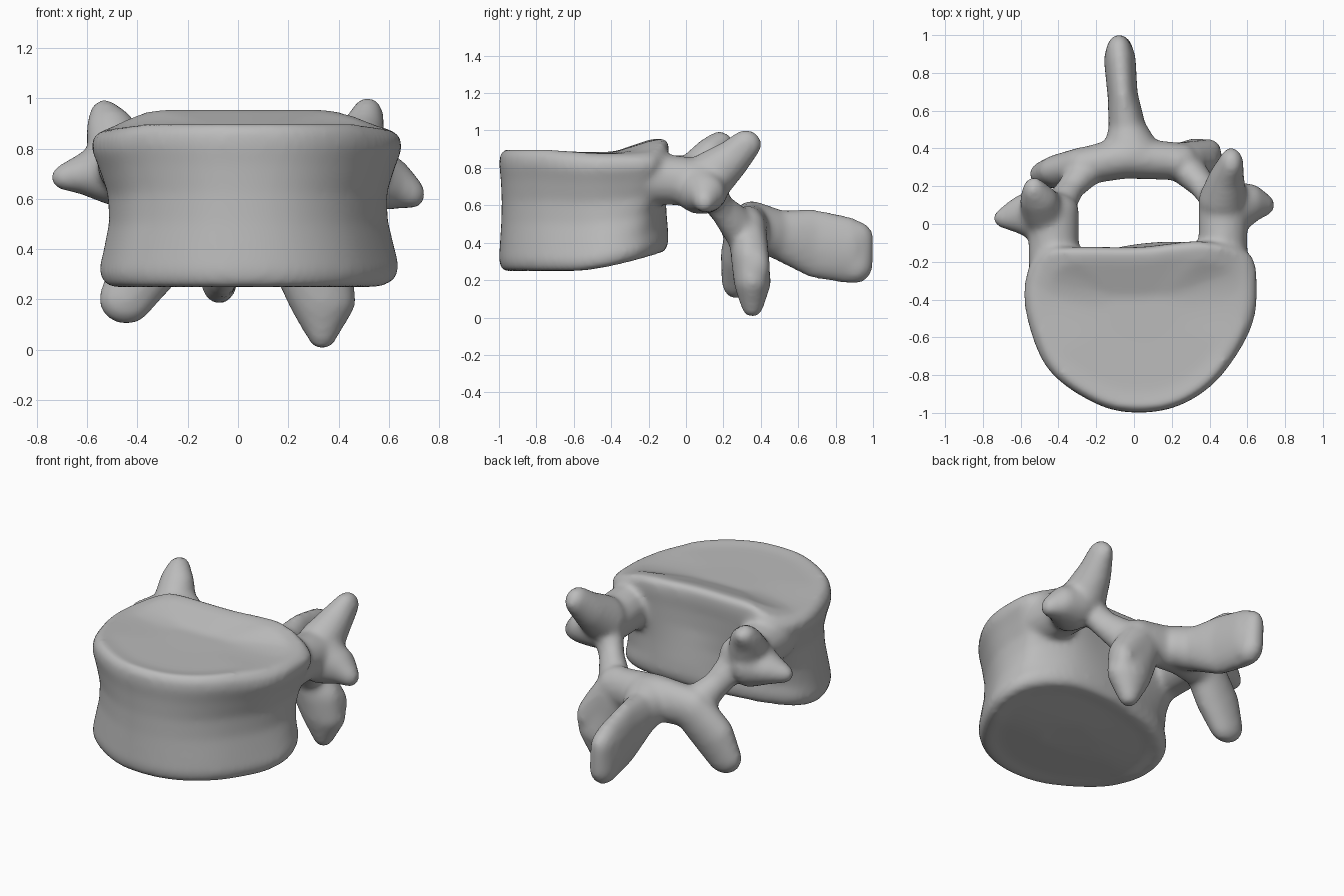
import bpy, bmesh, math
from mathutils import Vector

cube = bpy.data.objects.get("Cube")
if cube:
    bpy.data.objects.remove(cube)

bone = bpy.data.materials.new("bone grey")
bone.use_nodes = True
color = (0.5, 0.5, 0.5, 1)
bone.diffuse_color = color
bone.node_tree.nodes["Principled BSDF"].inputs["Base Color"].default_value = color

bm = bmesh.new()


def spline(points, steps):
    """Closed smooth curve through the points."""
    pts = [Vector(p) for p in points]
    n, out = len(pts), []
    for i in range(n):
        a, b, c, d = (pts[(i + k) % n] for k in (-1, 0, 1, 2))
        for s in range(steps):
            t = s / steps
            out.append(0.5 * (2 * b + (c - a) * t + (2 * a - 5 * b + 4 * c - d) * t * t
                              + (3 * b - a - 3 * c + d) * t ** 3))
    return out


def sphere_points(n):
    """Evenly spread unit vectors."""
    for i in range(n):
        z = 1 - (2 * i + 1) / n
        r, a = math.sqrt(1 - z * z), i * math.pi * (3 - math.sqrt(5))
        yield r * math.cos(a), r * math.sin(a), z


def limb(*knots):
    """Hull together neighbouring ellipsoids given as centre and radii."""
    for pair in zip(knots, knots[1:]):
        verts = [bm.verts.new((x + rx * u, y + ry * v, z + rz * w))
                 for x, y, z, rx, ry, rz in pair for u, v, w in sphere_points(140)]
        bmesh.ops.convex_hull(bm, input=verts)
    loose = [v for v in bm.verts if not v.link_faces]
    bmesh.ops.delete(bm, geom=loose, context="VERTS")


# Vertebral body: lofted outlines with a waist and shallow end plates
upper = spline([(-.3, -.12), (-.5, -.14), (-.58, -.3), (-.565, -.52), (-.45, -.78),
                (-.2, -.955), (.03, -1), (.26, -.955), (.46, -.81), (.62, -.56),
                (.655, -.34), (.61, -.15), (.36, -.09), (.03, -.12)], 6)
lower = spline([(-.28, -.17), (-.44, -.25), (-.54, -.37), (-.55, -.55), (-.45, -.78),
                (-.2, -.955), (.03, -1), (.26, -.955), (.46, -.81), (.61, -.56),
                (.645, -.38), (.57, -.22), (.36, -.11), (.06, -.1)], 6)
centre = Vector((.04, -.5))


def smooth(t):
    t = min(max(t, 0), 1)
    return t * t * (3 - 2 * t)


def top(x, y):
    lift = smooth((y + .4) / .2) * smooth((.6 - abs(x - .02)) / .3)
    return .9 + .06 * lift - .025 * smooth((abs(x - .04) - .4) / .2)


def bottom(y):
    return .245 + .11 * max(0, (y + .6) / .5) ** 1.5


# height fraction, width scale, depth scale, dish depth
levels = [(0, .3, .3, .02), (0, .75, .75, .015), (0, .92, .93, 0), (.03, .97, .98, 0),
          (.1, .99, 1, 0), (.22, .96, .99, 0), (.4, .91, .975, 0), (.58, .9, .97, 0),
          (.75, .95, .98, 0), (.87, .995, .997, 0), (.95, .985, .99, 0), (1, .92, .94, 0),
          (1, .78, .78, -.012), (1, .3, .3, -.015)]
rings = []
for t, sx, sy, dish in levels:
    ring = []
    for low, high in zip(lower, upper):
        p = low.lerp(high, smooth((t - .2) / .5))
        x, y = centre.x + (p.x - centre.x) * sx, centre.y + (p.y - centre.y) * sy
        lo, hi = bottom(y), top(x, y)
        ring.append(bm.verts.new((x, y, lo + (hi - lo) * t + dish)))
    rings.append(ring)
count = len(upper)
for a, b in zip(rings, rings[1:]):
    for i in range(count):
        j = (i + 1) % count
        bm.faces.new((a[i], a[j], b[j], b[i]))
bm.faces.new(rings[-1])
bm.faces.new(rings[0][::-1])

# Pedicles
limb((-.42, -.25, .74, .14, .1, .14), (-.425, -.08, .735, .135, .1, .135),
     (-.43, .07, .73, .14, .1, .13))
limb((.47, -.25, .74, .14, .1, .14), (.47, -.08, .735, .13, .1, .135),
     (.475, .1, .72, .135, .1, .13))
# Transverse processes
limb((-.49, .05, .71, .11, .15, .14), (-.61, .05, .7, .065, .1, .085),
     (-.7, .03, .685, .045, .05, .05))
limb((.52, .08, .69, .11, .15, .14), (.63, .11, .66, .065, .1, .1),
     (.7, .1, .62, .045, .055, .06))
# Upper joint processes
limb((-.48, .07, .78, .12, .12, .12), (-.505, .13, .88, .1, .085, .085),
     (-.53, .18, .94, .06, .07, .055))
limb((.47, .12, .74, .13, .12, .15), (.49, .24, .84, .095, .095, .11),
     (.515, .32, .925, .065, .085, .08))
# Struts from the pedicles down to the arch
limb((-.39, .11, .68, .09, .07, .09), (-.335, .19, .58, .075, .065, .08),
     (-.26, .28, .48, .1, .085, .11))
limb((.43, .14, .67, .09, .07, .09), (.365, .2, .57, .075, .065, .09),
     (.28, .29, .47, .1, .085, .12))
# Lower joint processes
limb((-.26, .31, .46, .12, .1, .13), (-.37, .28, .33, .14, .095, .13),
     (-.445, .265, .2, .11, .075, .1))
limb((.22, .33, .47, .13, .1, .13), (.3, .34, .32, .155, .1, .13),
     (.335, .355, .19, .135, .1, .09), (.335, .355, .065, .06, .06, .065))
limb((.27, .35, .43, .11, .085, .1), (.4, .375, .27, .065, .075, .11))
# Arch behind the canal
limb((-.25, .31, .47, .1, .1, .12), (-.05, .35, .49, .15, .11, .135),
     (.25, .33, .47, .1, .1, .12))
# Spinous process
limb((-.01, .37, .49, .16, .1, .13), (-.035, .5, .44, .1, .1, .135),
     (-.06, .68, .395, .08, .1, .185), (-.075, .87, .36, .085, .1, .18))
limb((-.08, .9, .42, .07, .105, .1), (-.075, .9, .28, .075, .1, .1))

bmesh.ops.recalc_face_normals(bm, faces=bm.faces[:])
mesh = bpy.data.meshes.new("vertebra")
bm.to_mesh(mesh)
bm.free()
mesh.materials.append(bone)
vertebra = bpy.data.objects.new("vertebra", mesh)
bpy.context.collection.objects.link(vertebra)

# Fuse the parts into one soft surface
remesh = vertebra.modifiers.new("fuse", "REMESH")
remesh.mode = "VOXEL"
remesh.voxel_size = .016
remesh.use_smooth_shade = True
soften = vertebra.modifiers.new("soften", "SMOOTH")
soften.factor = .5
soften.iterations = 12
